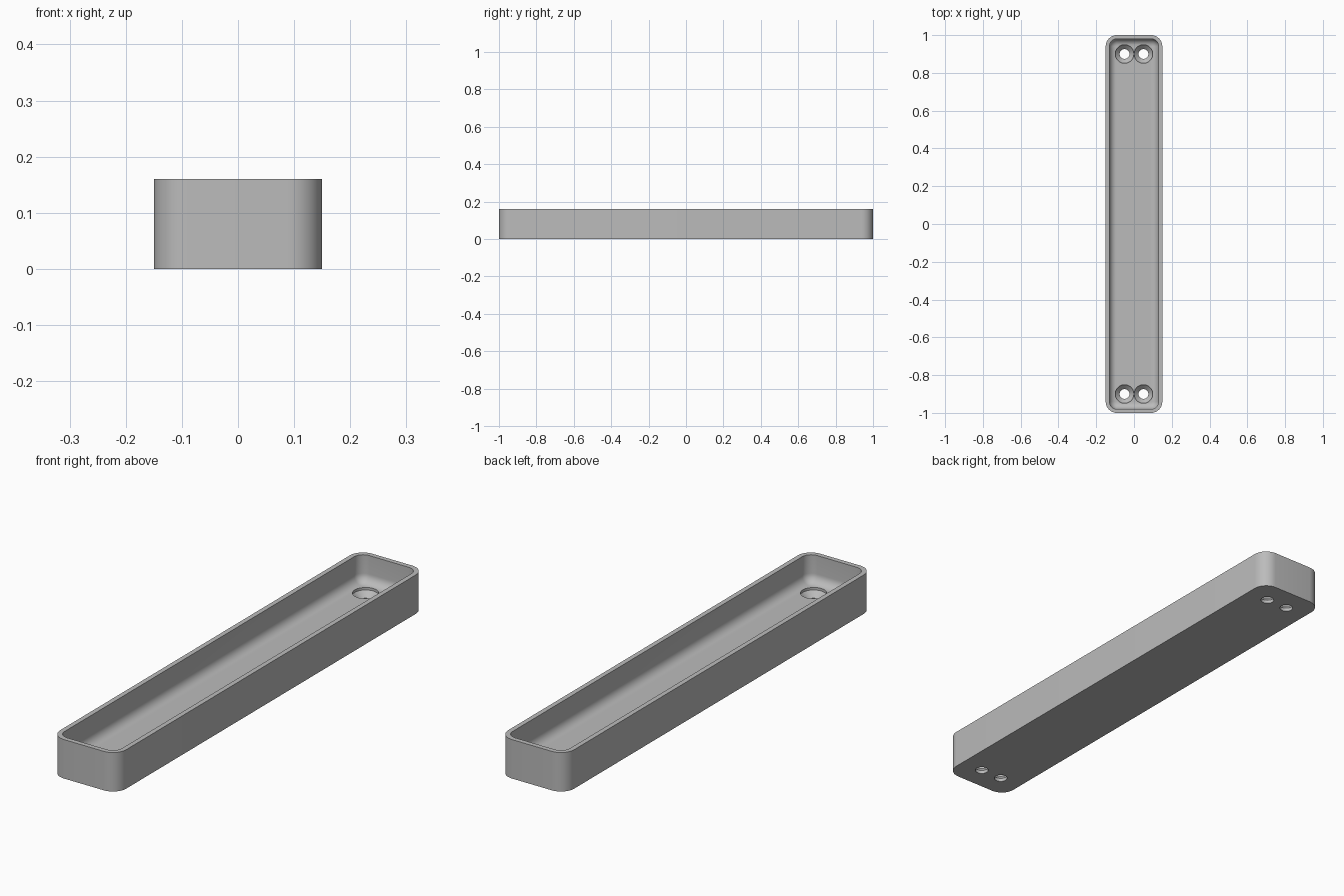
import bpy, bmesh, math

if "Cube" in bpy.data.objects:
    bpy.data.objects.remove(bpy.data.objects["Cube"])

grey = bpy.data.materials.new("neutral_grey")
grey.diffuse_color = (0.5, 0.5, 0.5, 1)
grey.use_nodes = True
grey.node_tree.nodes["Principled BSDF"].inputs["Base Color"].default_value = grey.diffuse_color

HALF_X, HALF_Y, HEIGHT, CORNER = 0.15, 1.0, 0.16, 0.06
WALL, FLOOR, FILLET = 0.02, 0.047, 0.037


def rounded_ring(bm, inset, z, steps=10):
    """Rounded rectangle of vertices, inset from the outer outline."""
    r = CORNER - inset
    verts = []
    for i, (sx, sy) in enumerate([(1, 1), (-1, 1), (-1, -1), (1, -1)]):
        for k in range(steps + 1):
            a = (i + k / steps) * math.pi / 2
            verts.append(bm.verts.new((sx * (HALF_X - CORNER) + r * math.cos(a),
                                       sy * (HALF_Y - CORNER) + r * math.sin(a), z)))
    return verts


def skin(name, bm, rings):
    """Bridge the rings in order and cap both ends."""
    for a, b in zip(rings, rings[1:]):
        for i in range(len(a)):
            j = (i + 1) % len(a)
            bm.faces.new((a[i], a[j], b[j], b[i]))
    bm.faces.new(rings[0])
    bm.faces.new(rings[-1])
    bmesh.ops.recalc_face_normals(bm, faces=bm.faces)
    mesh = bpy.data.meshes.new(name)
    bm.to_mesh(mesh)
    bm.free()
    mesh.materials.append(grey)
    obj = bpy.data.objects.new(name, mesh)
    bpy.context.collection.objects.link(obj)
    return obj


# Tray: outer wall, flat rim, inner wall, and a fillet down to the floor
bm = bmesh.new()
profile = [(0, 0), (0, HEIGHT), (WALL, HEIGHT)]
for k in range(9):
    a = k / 8 * math.pi / 2
    profile.append((WALL + FILLET * (1 - math.cos(a)), FLOOR + FILLET * (1 - math.sin(a))))
tray = skin("tray", bm, [rounded_ring(bm, d, z) for d, z in profile])

# Countersunk screw holes, a pair at each end
cutters = []
for x in (-0.05, 0.05):
    for y in (-0.9, 0.9):
        bm = bmesh.new()
        rings = []
        for r, z in [(0.026, -0.02), (0.026, 0.014), (0.049, 0.037), (0.049, 0.1)]:
            rings.append([bm.verts.new((x + r * math.cos(t * math.tau / 40),
                                        y + r * math.sin(t * math.tau / 40), z))
                          for t in range(40)])
        cutter = skin("screw_hole_cutter", bm, rings)
        mod = tray.modifiers.new("screw_hole", 'BOOLEAN')
        mod.object, mod.operation, mod.solver = cutter, 'DIFFERENCE', 'EXACT'
        cutters.append(cutter)

# Bake the cuts, drop the cutters, and smooth the curved areas
bpy.context.view_layer.objects.active = tray
tray.select_set(True)
for mod in list(tray.modifiers):
    bpy.ops.object.modifier_apply(modifier=mod.name)
for cutter in cutters:
    bpy.data.objects.remove(cutter)
bpy.ops.object.select_all(action='DESELECT')
tray.select_set(True)
bpy.ops.object.shade_smooth_by_angle(angle=math.radians(30))
